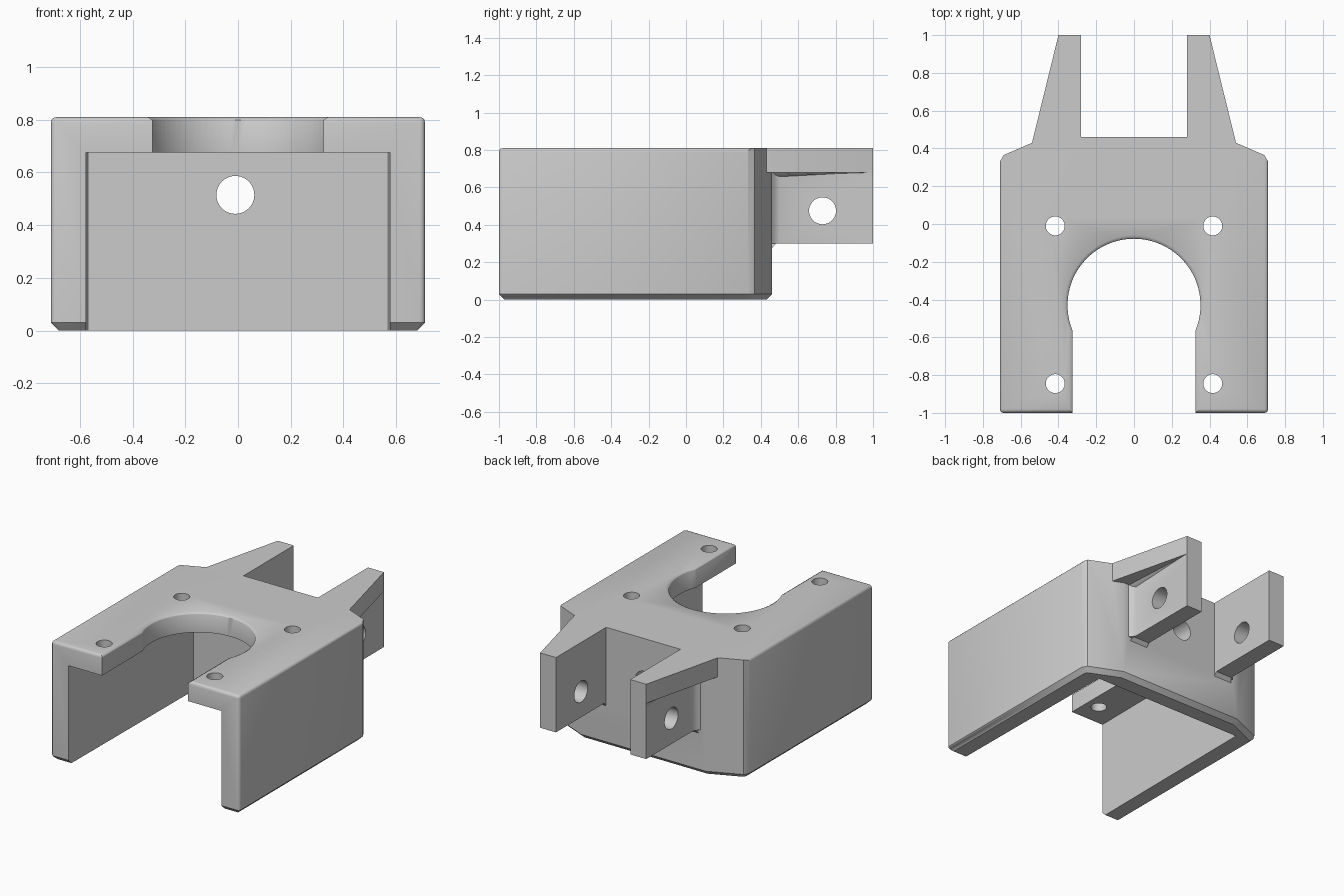
import bpy, bmesh, math

if "Cube" in bpy.data.objects:
    bpy.data.objects.remove(bpy.data.objects["Cube"])

grey = bpy.data.materials.new("plain grey")
grey.use_nodes = True
grey.diffuse_color = (0.6, 0.6, 0.6, 1)
grey.node_tree.nodes["Principled BSDF"].inputs["Base Color"].default_value = (0.6, 0.6, 0.6, 1)

TOP, BACK = 0.81, 0.46


def to_object(name, bm):
    bmesh.ops.recalc_face_normals(bm, faces=bm.faces)
    mesh = bpy.data.meshes.new(name)
    bm.to_mesh(mesh)
    bm.free()
    mesh.materials.append(grey)
    obj = bpy.data.objects.new(name, mesh)
    bpy.context.collection.objects.link(obj)
    return obj


def loft(low, high, z0, z1):
    """Solid between two plan outlines with the same number of points."""
    bm = bmesh.new()
    a = [bm.verts.new((x, y, z0)) for x, y in low]
    b = [bm.verts.new((x, y, z1)) for x, y in high]
    bm.faces.new(a)
    bm.faces.new(b)
    for i in range(len(a)):
        j = (i + 1) % len(a)
        bm.faces.new((a[i], a[j], b[j], b[i]))
    bmesh.ops.recalc_face_normals(bm, faces=bm.faces)
    return bm


def cylinder(name, place, radius, length, axis):
    bpy.ops.mesh.primitive_cylinder_add(vertices=40, radius=radius, depth=length, location=place)
    obj = bpy.context.object
    obj.name = name
    if axis == "X":
        obj.rotation_euler.y = math.pi / 2
    elif axis == "Y":
        obj.rotation_euler.x = math.pi / 2
    obj.data.materials.append(grey)
    return obj


def combine(target, other, operation):
    mod = target.modifiers.new(operation.lower(), "BOOLEAN")
    mod.operation, mod.object, mod.solver = operation, other, "EXACT"
    bpy.context.view_layer.objects.active = target
    bpy.ops.object.modifier_apply(modifier=mod.name)
    bpy.data.objects.remove(other)


def bevel(bm, test, size, segments):
    edges = [e for e in bm.edges if test(*[v.co for v in e.verts])]
    bmesh.ops.bevel(bm, geom=edges, offset=size, segments=segments, profile=0.5, affect="EDGES")


def front_or_rim(a, b):
    """Upright front corners and the top rim, apart from its rear."""
    upright = abs(a.z - b.z) > 0.5 and a.y < -0.99
    return upright or (min(a.z, b.z) > TOP - 0.001 and (a.y + b.y) / 2 < 0.3)


# Housing block: chamfered underneath, rounded at the front and on top
half = [(0.71, -1), (0.71, 0.33), (0.69, 0.365), (0.47, BACK)]
block = half + [(-x, y) for x, y in reversed(half)]
bm = loft(block, block, 0, TOP)
bevel(bm, lambda a, b: max(a.z, b.z) < 0.001, 0.03, 1)
bevel(bm, front_or_rim, 0.02, 3)
bracket = to_object("bracket", bm)

# Cavity, open at the front and below, with slightly drafted sides
cavity = [(-0.577, -1.05), (0.577, -1.05), (0.567, 0.33), (-0.567, 0.33)]
combine(bracket, to_object("cavity_cutter", loft(cavity, cavity, -0.1, 0.675)), "DIFFERENCE")


# Keyhole opening through the top plate, flared where it meets the top
def keyhole(grow):
    radius, width, centre, steps = 0.352 + grow, 0.325 + grow, -0.43, 48
    start = -math.acos(width / radius)
    points = [(-width, -1.1), (width, -1.1)]
    for i in range(steps + 1):
        angle = start + (math.pi - 2 * start) * i / steps
        points.append((radius * math.cos(angle), centre + radius * math.sin(angle)))
    return points


combine(bracket, to_object("keyhole_cutter", loft(keyhole(0), keyhole(0), 0.5, 1)), "DIFFERENCE")
for grow, drop in ((0.012, 0.018), (0.03, 0.006)):
    cutter = loft(keyhole(-0.01), keyhole(grow), TOP - drop - 0.01, TOP + 0.008)
    combine(bracket, to_object("keyhole_flare", cutter), "DIFFERENCE")

# Rear arms: lug, widening top web and blended corners
lug = [(0.28, 0.4), (0.44, 0.4), (0.44, 0.45), (0.415, 0.475), (0.402, 0.5), (0.4, 1), (0.28, 1)]
web = [(0.28, 0.39), (0.54, 0.39), (0.54, 0.43), (0.4, 1), (0.28, 1)]
web_low = [(0.3, 0.41), (0.4, 0.41), (0.4, 0.999), (0.3, 0.999)]
web_high = [(0.3, 0.41), (0.435, 0.41), (0.401, 0.999), (0.3, 0.999)]
foot_low = [(0.28, 0.42), (0.42, 0.42), (0.42, 0.455), (0.28, 0.455)]
foot_high = [(0.28, 0.42), (0.4, 0.42), (0.4, 0.485), (0.28, 0.485)]
parts = [("lug", lug, lug, 0.3, 0.7), ("web", web, web, 0.68, TOP),
         ("web_blend", web_low, web_high, 0.65, 0.685),
         ("lug_foot", foot_low, foot_high, 0.27, 0.305)]
for side in (-1, 1):
    for name, low, high, z0, z1 in parts:
        flip = [[(side * x, y) for x, y in pts] for pts in (low, high)]
        combine(bracket, to_object(name, loft(*flip, z0, z1)), "UNION")

# Screw holes, pivot hole and rear wall hole
for x in (-0.417, 0.417):
    for y in (-0.01, -0.845):
        combine(bracket, cylinder("screw_hole", (x, y, 0.75), 0.05, 0.3, "Z"), "DIFFERENCE")
combine(bracket, cylinder("pivot_hole", (0, 0.73, 0.475), 0.072, 2, "X"), "DIFFERENCE")
combine(bracket, cylinder("wall_hole", (-0.01, 0.4, 0.515), 0.072, 0.4, "Y"), "DIFFERENCE")

bpy.ops.object.select_all(action="DESELECT")
bracket.select_set(True)
bpy.context.view_layer.objects.active = bracket
bpy.ops.object.shade_smooth_by_angle(angle=math.radians(32))
